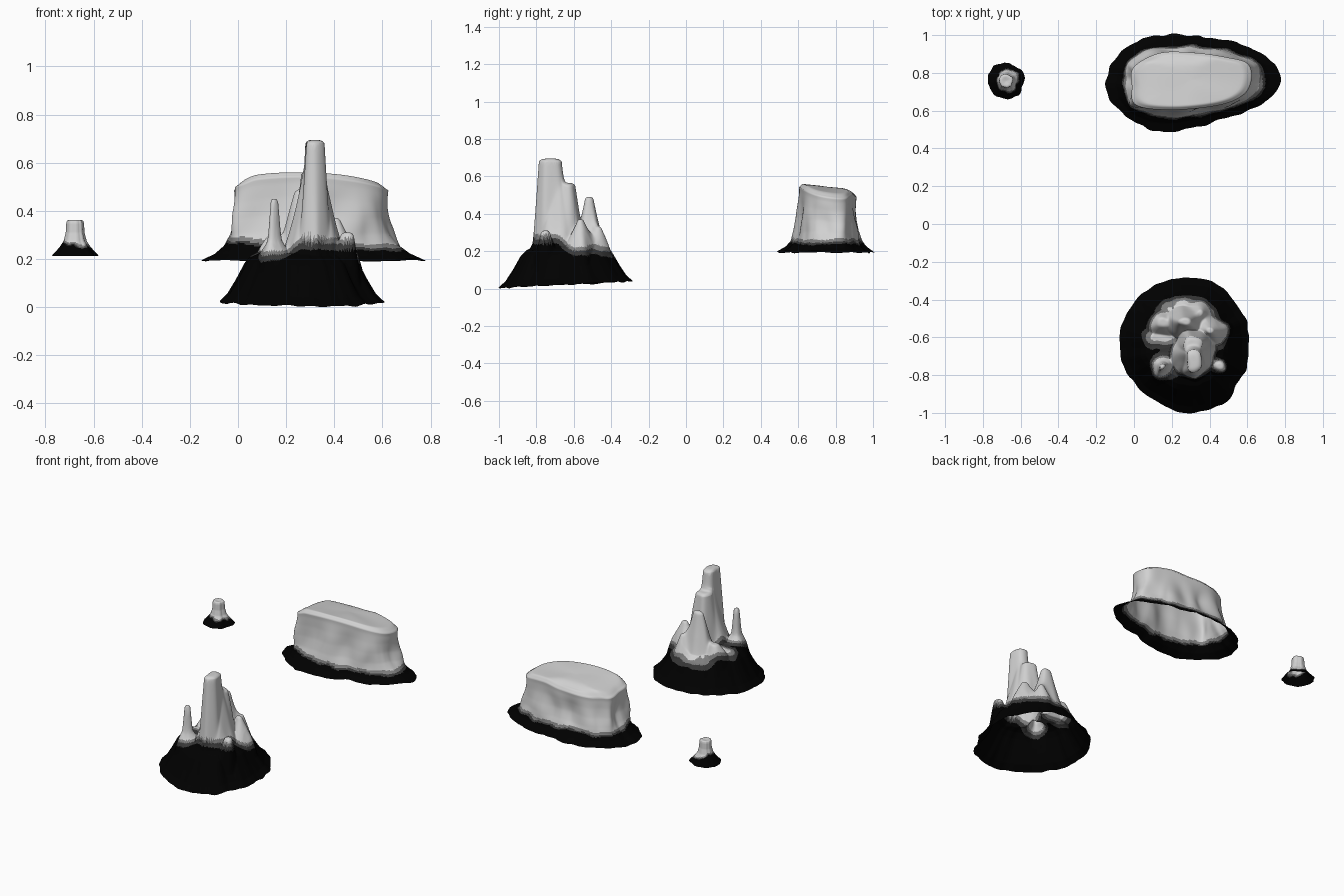
import bpy, bmesh, math
from mathutils import Vector, noise

cube = bpy.data.objects.get("Cube")
if cube:
    bpy.data.objects.remove(cube, do_unlink=True)


def material(name, v):
    m = bpy.data.materials.new(name)
    m.use_nodes = True
    m.diffuse_color = (v, v, v, 1)
    bsdf = m.node_tree.nodes["Principled BSDF"]
    bsdf.inputs["Base Color"].default_value = (v, v, v, 1)
    return m


MATERIALS = [material("black_shore", 0.0), material("dark_grey_band", 0.04),
             material("mid_grey_band", 0.21), material("pale_rock", 0.64)]


def wobble(x, y, z=0.0, freq=10):
    return noise.noise(Vector((x * freq, y * freq, z * freq)))


def profile(points, t):
    """Piecewise linear lookup."""
    for (a, va), (b, vb) in zip(points, points[1:]):
        if t <= b:
            return va + (vb - va) * max(0, (t - a) / (b - a))
    return points[-1][1]


def ramp(a, b, v):
    """Smooth step from 0 at a to 1 at b."""
    t = min(1, max(0, (v - a) / (b - a)))
    return t * t * (3 - 2 * t)


def closed_curve(points, n):
    """Sample n points on a smooth closed curve through the given points."""
    pts = [Vector(p) for p in points]
    k = len(pts)
    out = []
    for i in range(n):
        s = i * k / n
        j, u = int(s), s - int(s)
        a, b, c, d = (pts[(j + o) % k] for o in (-1, 0, 1, 2))
        out.append(0.5 * (2 * b + (c - a) * u + (2 * a - 5 * b + 4 * c - d) * u * u
                          + (3 * b - a - 3 * c + d) * u ** 3))
    return out


def build_sheet(name, rings, bands, shift):
    """Skin rings from the rim inwards, open below, coloured by height band."""
    bm = bmesh.new()
    grid = [[bm.verts.new(p) for p in ring] for ring in rings]
    n = len(grid[0])
    for outer, inner in zip(grid, grid[1:]):
        for j in range(n):
            k = (j + 1) % n
            bm.faces.new((outer[j], outer[k], inner[k], inner[j]))
    bm.faces.new(grid[-1])
    for f in bm.faces:
        f.smooth = True
        c = f.calc_center_median()
        z = c.z + shift(c) + 0.016 * wobble(c.x, c.y, 0, 13)
        f.material_index = sum(z > b for b in bands)
    mesh = bpy.data.meshes.new(name)
    bm.to_mesh(mesh)
    bm.free()
    for m in MATERIALS:
        mesh.materials.append(m)
    obj = bpy.data.objects.new(name, mesh)
    bpy.context.collection.objects.link(obj)


# Spired island: a steep mound with rock spires melting into it, as a height field
CX, CY = 0.262, -0.64
MOUND = [(0, .232), (.5, .23), (.6, .214), (.68, .185), (.8, .11), (.9, .055), (1, .022)]
# x, y, top height, top radius, foot radius, y stretch, flank curve
SPIRES = [(.32, -.725, .695, .04, .066, 1.5, 1.0),
          (.32, -.72, .30, .068, .105, 1.1, 1.0),
          (.315, -.69, .58, .04, .13, .9, 1.1),
          (.31, -.64, .565, .045, .095, 1.0, 1.0),
          (.27, -.52, .49, .034, .11, .8, 1.2),
          (.15, -.757, .45, .018, .034, 1.1, .9),
          (.15, -.757, .32, .02, .075, 1.1, 1.3),
          (.45, -.755, .31, .026, .06, 1.0, 1.2),
          (.40, -.565, .37, .03, .12, .65, 1.1),
          (.15, -.52, .30, .04, .09, .8, 1.2),
          (.34, -.48, .33, .03, .09, .9, 1.2)]
BLEND = .024


def spire_height(x, y, base):
    x, y = x + .018 * wobble(x, y, 0, 12), y + .018 * wobble(x, y, 3, 12)
    total = 1
    for sx, sy, top, rt, rb, stretch, curve in SPIRES:
        d = math.hypot(x - sx, (y - sy) / stretch)
        if d < rb:
            t = min(1, (rb - d) / (rb - rt))
            rise = (top - base) * t ** curve - .015 * min(1, d / rt) ** 4 * t
            total += math.exp(max(0, rise) / BLEND) - 1
    return base + BLEND * math.log(total)


def spired_rings(steps=170, n=230):
    rings = []
    for i in range(steps):
        s = 1 - i / steps
        ring = []
        for j in range(n):
            a = 2 * math.pi * j / n
            c, si = math.cos(a), math.sin(a)
            r = .344 + .012 * si * si + .018 * wobble(c, si, 0, 2.5) + .008 * wobble(c, si, 5, 6)
            x, y = CX + r * s * c + s * (.06 * max(0, -si) ** 3 + .015 * max(0, si)), CY + r * s * si
            fold = .06 * wobble(c, si, 2, 3) * math.sin(math.pi * s)
            base = profile(MOUND, s + fold) + .018 * s * si + .009 * s * wobble(c, si, 8, 5)
            ring.append(Vector((x, y, max(0, spire_height(x, y, base)))))
        rings.append(ring)
    return rings


def spired_shift(p):
    back = ramp(-.7, -.56, p.y) * (.055 + .06 * wobble(p.x, p.y, 6, 9))
    near = max(0, 1 - math.hypot(p.x - .15, p.y + .78) / .12)
    return back + .08 * near


build_sheet("spired_island", spired_rings(), (.236, .264, .286), spired_shift)

# Long island: flat-topped block with a sloping shore
RIM = [(-.15, .72), (-.06, .92), (.14, 1.0), (.37, .99), (.6, .94), (.74, .85),
       (.77, .75), (.70, .65), (.5, .565), (.2, .49), (0, .54)]
TOP = [(-.01, .73), (.0, .83), (.14, .905), (.33, .905), (.5, .88), (.6, .85),
       (.622, .77), (.58, .685), (.45, .63), (.2, .605), (.01, .63)]
# step to blend from rim to top edge, and step to height
SPREAD = [(0, 0), (.2, .4), (.35, .64), (.5, .78), (.65, .9), (.8, .97), (.93, 1), (1, .99)]
HEIGHT = [(0, .195), (.2, .222), (.35, .254), (.5, .31), (.65, .38), (.8, .45), (.93, .51), (1, .535)]


def long_tilt(p, w):
    """Lean the top to the back and both ends, with a lower ledge at the back left."""
    ledge = ramp(.85, .89, p.y) * ramp(.45, .3, p.x)
    drop = .11 * (p.y - .68) + .3 * (p.x - .26) ** 2 + .015 * ramp(.08, 0, p.x) + .018 * ledge
    return -w * drop


def long_rings(n=180, steps=48):
    rim, top = closed_curve(RIM, n)[::-1], closed_curve(TOP, n)[::-1]
    centre = Vector((.3, .76))
    rings = []
    for i in range(steps + 1):
        u = i / steps
        t, z = profile(SPREAD, u), profile(HEIGHT, u)
        w = max(0, (z - .25) / .285)
        ring = []
        for r, e in zip(rim, top):
            p = r.lerp(e, t)
            flute = (.035 * wobble(r.x, r.y, z * .5, 7) - .004) * math.sin(math.pi * ramp(.2, 1, u))
            edge = .014 * wobble(r.x, r.y, 4, 16) * (1 - t)
            p += (p - centre).normalized() * (flute + edge)
            shore = .012 * wobble(r.x, r.y, 7, 8) * (1 - w)
            ring.append(Vector((p.x, p.y, z + long_tilt(p, w) + shore)))
        rings.append(ring)
    for s in (.975, .955, .93, .89, .85, .8, .7, .5, .3, .1, .01):
        ring = []
        for e in top:
            p = centre + (e - centre) * s
            z = .535 + .02 * ramp(1.02, .87, s)
            ring.append(Vector((p.x, p.y, z + long_tilt(p, 1) + .012 * wobble(p.x, p.y, 0, 6) * (1 - s))))
        rings.append(ring)
    return rings


build_sheet("long_island", long_rings(), (.249, .26, .276),
            lambda p: .012 * ramp(.2, .5, p.x) - .016 * ramp(.2, .05, p.x) * ramp(.75, .65, p.y))

# Small island: a single stump on a little shore
STUMP_RADIUS = [(0, .098), (.15, .08), (.3, .063), (.45, .048), (.6, .039), (.8, .037),
                (.88, .034), (.93, .026), (1, .002)]
STUMP_HEIGHT = [(0, .213), (.15, .232), (.3, .252), (.45, .275), (.6, .31), (.8, .348),
                (.88, .359), (.93, .362), (1, .357)]


def stump_rings(n=72, steps=40):
    rings = []
    for i in range(steps + 1):
        u = i / steps
        r, z = profile(STUMP_RADIUS, u), profile(STUMP_HEIGHT, u)
        ring = []
        for j in range(n):
            a = 2 * math.pi * j / n
            c, s = math.cos(a), math.sin(a)
            rr = r * (1 + .14 * wobble(c, s, 1, 1.8) + .05 * wobble(c, s, 4, 4))
            ring.append(Vector((-.677 + rr * c, .757 + .96 * rr * s, z)))
        rings.append(ring)
    return rings


build_sheet("small_island", stump_rings(), (.252, .258, .266),
            lambda p: .15 * (p.x + .677) + .012 * wobble(p.x, p.y, 2, 30))
